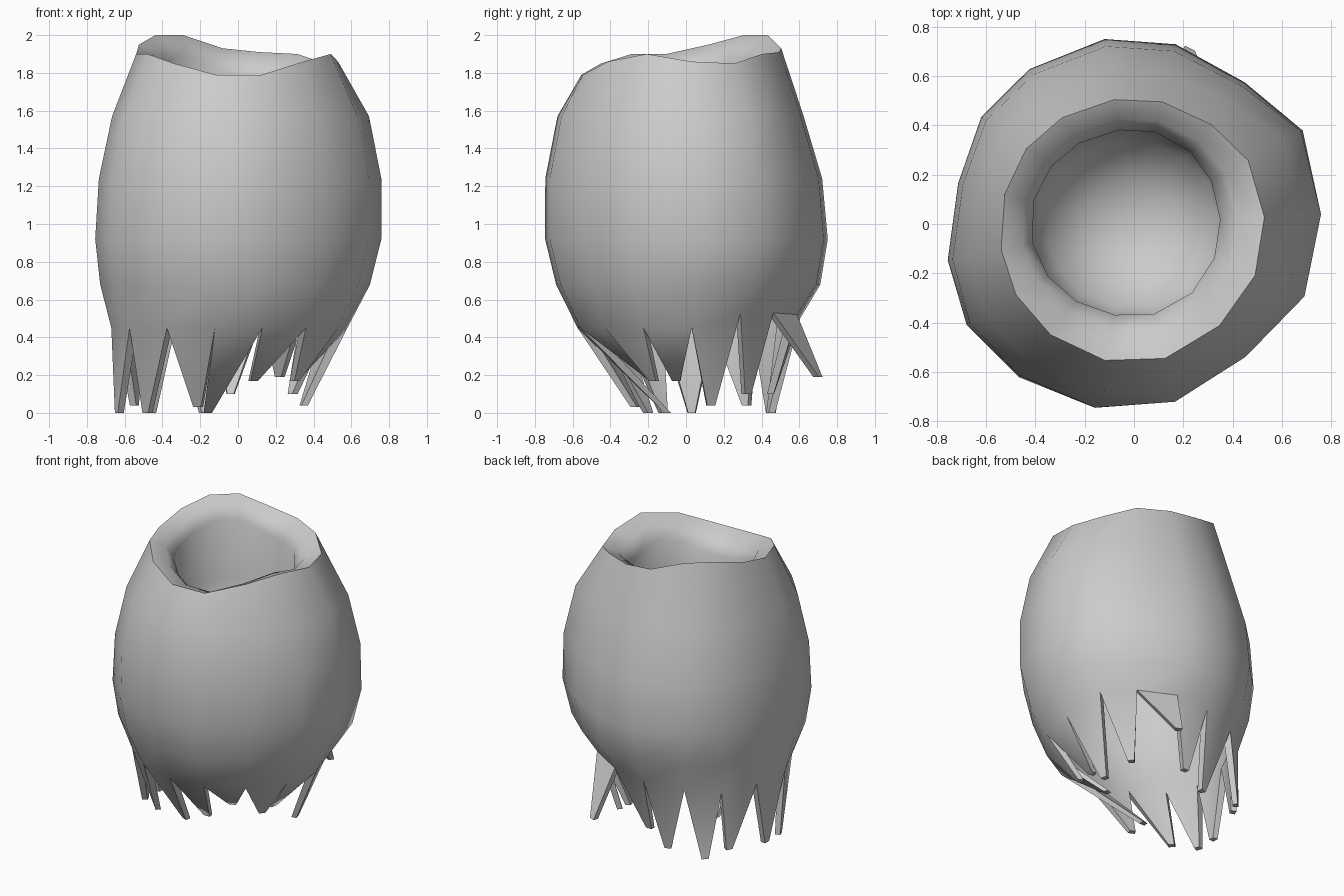
import bpy, bmesh, math

if "Cube" in bpy.data.objects:
    bpy.data.objects.remove(bpy.data.objects["Cube"])

DEG = [3, 29, 52, 77, 99, 124, 145, 167, 191, 211, 233, 258, 283, 310, 337]
ANG = [math.radians(d) for d in DEG]
N = len(ANG)
# slight irregularity of the outline, per side
BULGE = [1, 1.03, .96, .985, 1, 1, 1, .97, 1.02, 1.05, 1.03, 1.01, .98, .93, .99]
bm = bmesh.new()


def ring(z, right, back, left, front, wobble=1.0):
    """Ring whose radius blends between four directional radii; z is a number or a list."""
    out = []
    for k, a in enumerate(ANG):
        c, s = math.cos(a), math.sin(a)
        r = c * c * (right if c > 0 else left) + s * s * (back if s > 0 else front)
        r *= 1 + (BULGE[k] - 1) * wobble
        out.append(bm.verts.new((r * c, r * s, z[k] if isinstance(z, list) else z)))
    return out


def loft(rows, z_end, flip=False):
    """Skin the rings in order and close the last one to a point."""
    def face(*v):
        bm.faces.new(v[::-1] if flip else v)
    for a, b in zip(rows, rows[1:]):
        for k in range(N):
            j = (k + 1) % N
            face(a[k], a[j], b[j], b[k])
    c = bm.verts.new((-.03, 0, z_end))
    for k in range(N):
        face(rows[-1][k], rows[-1][(k + 1) % N], c)


rim_z = [1.86, 1.85, 1.9, 1.91, 1.93, 2.0, 2.0, 1.95, 1.9, 1.9, 1.85, 1.79, 1.79, 1.86, 1.9]
notch_z = [.45, .53, .53, .52, .5, .47, .45, .45, .45, .45, .45, .45, .45, .45, .45]
BODY = [(.68, .70, .72, .73, .695), (.92, .76, .76, .755, .755),
        (1.24, .76, .73, .735, .755), (1.57, .695, .63, .665, .69)]
BOWL = [(1.45, .4, .41, .43, .4), (1.22, .34, .34, .36, .34), (1.1, .18, .18, .2, .18)]
T = .05  # wall thickness

# outer skin: wall, rim rolling into the throat, bowl-shaped floor
base = ring(notch_z, .58, .61, .68, .58, .5)
rows = [base] + [ring(*b) for b in BODY]
rows.append(ring(rim_z, .53, .51, .545, .565, .3))
rows.append(ring([z - .04 for z in rim_z], .42, .43, .46, .45, 0))
rows.append(ring([z - .12 for z in rim_z], .35, .385, .42, .375, 0))
rows += [ring(*b, 0) for b in BOWL]
loft(rows, 1.06)

# inner skin, following the outer one at wall thickness
base_in = ring([z + .01 for z in notch_z], .53, .56, .63, .53, .5)
inner = [base_in] + [ring(b[0], *[r - T for r in b[1:]]) for b in BODY]
inner.append(ring([z - .1 for z in rim_z], .5, .5, .52, .53, 0))
inner.append(ring([z - .16 for z in rim_z], .43, .45, .48, .46, 0))
inner += [ring(b[0] - .02, *[r + T for r in b[1:]], 0) for b in BOWL[:2]]
inner.append(ring(1.05, .2, .2, .22, .2, 0))
loft(inner, 1.01, True)

# hanging spikes, one below each side of the wall
tips = [(.35, .13, .04), (.29, .32, .1), (.22, .7, .19), (-.04, .45, .1), (-.18, .45, 0),
        (-.46, .45, 0), (-.55, .32, .04), (-.63, .03, 0), (-.63, -.12, 0), (-.48, -.2, 0),
        (-.21, -.27, .03), (-.16, -.1, 0), (.08, -.17, .17), (.3, -.17, .17), (.3, -.05, .17)]
for k, (x, y, z) in enumerate(tips):
    j = (k + 1) % N
    m = (ANG[k] + ANG[j] + (2 * math.pi if j == 0 else 0)) / 2
    c, s = math.cos(m), math.sin(m)
    t = [bm.verts.new((x + d * c - w * s, y + d * s + w * c, z))
         for d, w in ((.015, -.022), (.015, .022), (-.02, .018), (-.02, -.018))]
    b = [base[k], base[j], base_in[j], base_in[k]]
    for i in range(4):
        n = (i + 1) % 4
        bm.faces.new((t[i], t[n], b[n], b[i]))
    bm.faces.new(t[::-1])

me = bpy.data.meshes.new("jagged_hollow_shell")
bm.to_mesh(me)
bm.free()
ob = bpy.data.objects.new("jagged_hollow_shell", me)
bpy.context.collection.objects.link(ob)
bpy.context.view_layer.objects.active = ob
ob.select_set(True)
bpy.ops.object.shade_smooth_by_angle(angle=math.radians(50))
